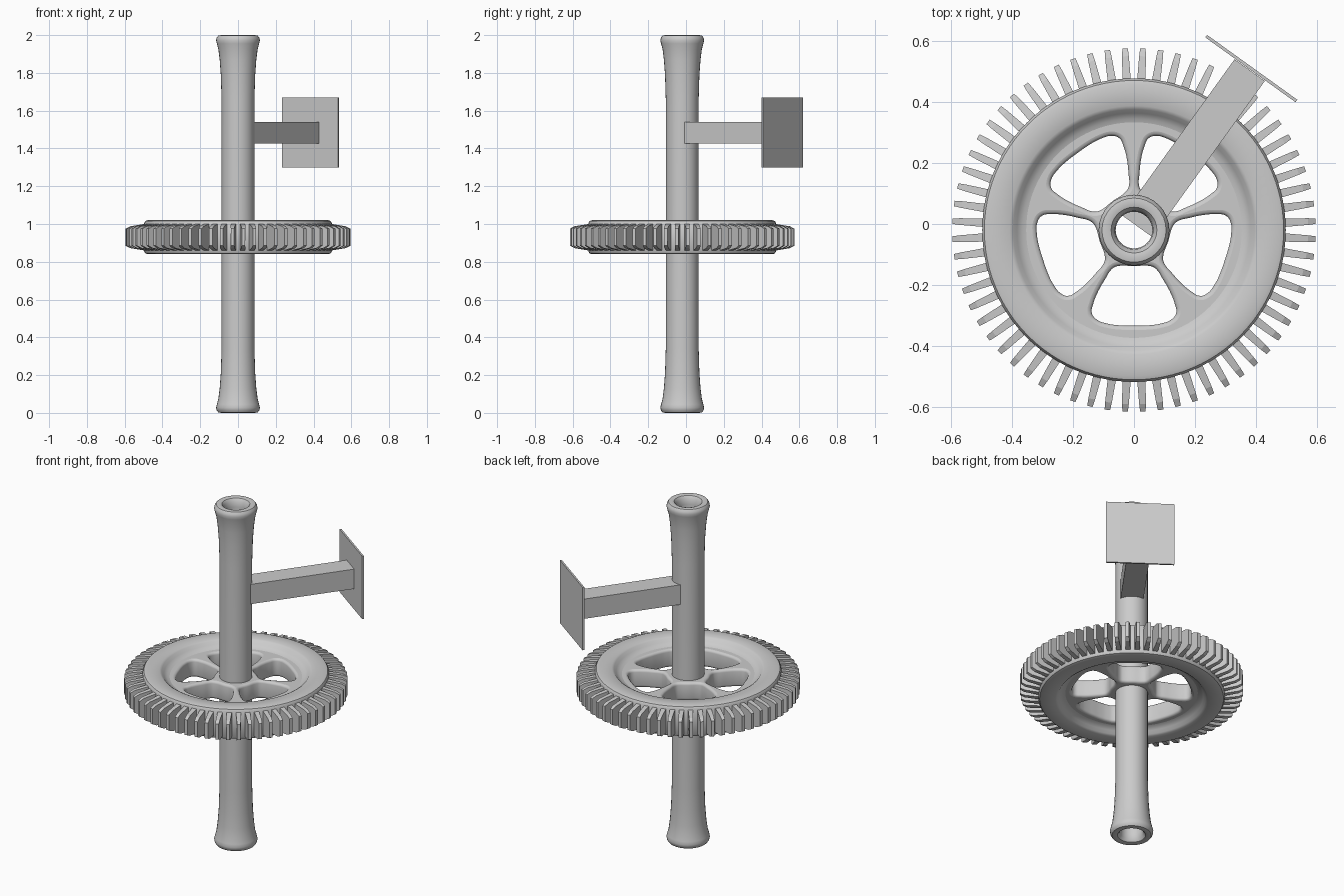
import bpy, bmesh, math
from mathutils import Matrix, Vector

if "Cube" in bpy.data.objects:
    bpy.data.objects.remove(bpy.data.objects["Cube"])

CY = -0.02      # y of the column and gear axis
GZ = 0.93       # mid height of the gear


def finish(ob, angle=35):
    bpy.ops.object.select_all(action='DESELECT')
    ob.select_set(True)
    bpy.context.view_layer.objects.active = ob
    bpy.ops.object.shade_smooth_by_angle(angle=math.radians(angle))


def make(name, bm, loc=(0, 0, 0), smooth=True):
    bmesh.ops.recalc_face_normals(bm, faces=bm.faces)
    me = bpy.data.meshes.new(name)
    bm.to_mesh(me)
    bm.free()
    ob = bpy.data.objects.new(name, me)
    ob.location = loc
    bpy.context.collection.objects.link(ob)
    if smooth:
        finish(ob)
    return ob


def lathe(name, profile, seg, loc):
    """Revolve a closed (r, z) profile around z."""
    bm = bmesh.new()
    rings = []
    for i in range(seg):
        a = 2 * math.pi * i / seg
        rings.append([bm.verts.new((r * math.cos(a), r * math.sin(a), z)) for r, z in profile])
    n = len(profile)
    for i in range(seg):
        p, q = rings[i], rings[(i + 1) % seg]
        for k in range(n):
            bm.faces.new((p[k], q[k], q[(k + 1) % n], p[(k + 1) % n]))
    return make(name, bm, loc)


# hollow column with a rolled lip at both ends (half profile mirrored about z = 1)
half = [(0.06, 0.05), (0.063, 0.02), (0.075, 0.004), (0.09, 0.0), (0.105, 0.003),
        (0.113, 0.014), (0.116, 0.028), (0.112, 0.045), (0.104, 0.075),
        (0.097, 0.13), (0.091, 0.21), (0.087, 0.34)]
lathe("column", half + [(r, 2 - z) for r, z in reversed(half)], 32, (0, CY, 0))

# gear rim, dished towards the web on both faces
top = [(0.345, 0.035), (0.345, 0.05), (0.365, 0.055), (0.383, 0.068), (0.395, 0.083),
       (0.407, 0.09), (0.478, 0.09), (0.49, 0.086), (0.497, 0.075)]
lathe("gear_rim", top + [(r, -z) for r, z in reversed(top)], 96, (0, CY, GZ))

# gear web: disc with five rounded openings, leaving the spokes and a five-sided hub
cu = bpy.data.curves.new("gear_web", 'CURVE')
cu.dimensions = '2D'
cu.fill_mode = 'BOTH'
cu.extrude = 0.038
cu.bevel_depth = 0.014
cu.bevel_resolution = 2
cu.offset = -0.014
cu.resolution_u = 4


def add_loop(pts):
    s = cu.splines.new('BEZIER')
    s.bezier_points.add(len(pts) - 1)
    for bp, (x, y) in zip(s.bezier_points, pts):
        bp.co = (x, y, 0)
        bp.handle_left_type = bp.handle_right_type = 'AUTO'
    s.use_cyclic_u = True


def circle(r, n):
    return [(r * math.cos(2 * math.pi * i / n), r * math.sin(2 * math.pi * i / n)) for i in range(n)]


add_loop(circle(0.37, 24))
add_loop(circle(0.07, 12))
side = [(0.118, 0.055), (0.127, 0.072), (0.16, 0.094), (0.2, 0.117), (0.24, 0.133),
        (0.272, 0.138), (0.293, 0.122), (0.306, 0.088), (0.312, 0.045)]
opening = [(0.118, 0)] + side + [(0.313, 0)] + [(u, -v) for u, v in reversed(side)]
for i in range(5):
    a = math.radians(270 + 72 * i)
    c, s = math.cos(a), math.sin(a)
    add_loop([(u * c - v * s, u * s + v * c) for u, v in opening])
web = bpy.data.objects.new("gear_web", cu)
web.location = (0, CY, GZ)
bpy.context.collection.objects.link(web)
bpy.ops.object.select_all(action='DESELECT')
web.select_set(True)
bpy.context.view_layer.objects.active = web
bpy.ops.object.convert(target='MESH')
finish(bpy.context.view_layer.objects.active)

# gear teeth: one chamfered, tapering slab repeated around the rim
TEETH = 64
tooth = [(0.485, 0.072, 0.014), (0.57, 0.058, 0.011), (0.595, 0.045, 0.009),
         (0.595, -0.045, 0.009), (0.57, -0.058, 0.011), (0.485, -0.072, 0.014)]
bm = bmesh.new()
for i in range(TEETH):
    rot = Matrix.Rotation(2 * math.pi * (i + 0.5) / TEETH, 3, 'Z')
    l = [bm.verts.new(rot @ Vector((r, w, z))) for r, z, w in tooth]
    m = [bm.verts.new(rot @ Vector((r, -w, z))) for r, z, w in tooth]
    bm.faces.new(l)
    bm.faces.new(m[::-1])
    for k in range(6):
        j = (k + 1) % 6
        bm.faces.new((l[k], m[k], m[j], l[j]))
make("gear_teeth", bm, (0, CY, GZ), smooth=False)


# side arm and its square end plate, turned about z
def box(name, size, loc, angle):
    bm = bmesh.new()
    bmesh.ops.create_cube(bm, size=1)
    bmesh.ops.scale(bm, vec=size, verts=bm.verts)
    ob = make(name, bm, loc, smooth=False)
    ob.rotation_euler.z = angle


A = math.radians(54.3)
box("side_arm", (0.63, 0.122, 0.116), (0.195, 0.248, 1.483), A)
box("end_plate", (0.01, 0.364, 0.37), (0.384, 0.509, 1.485), A)
